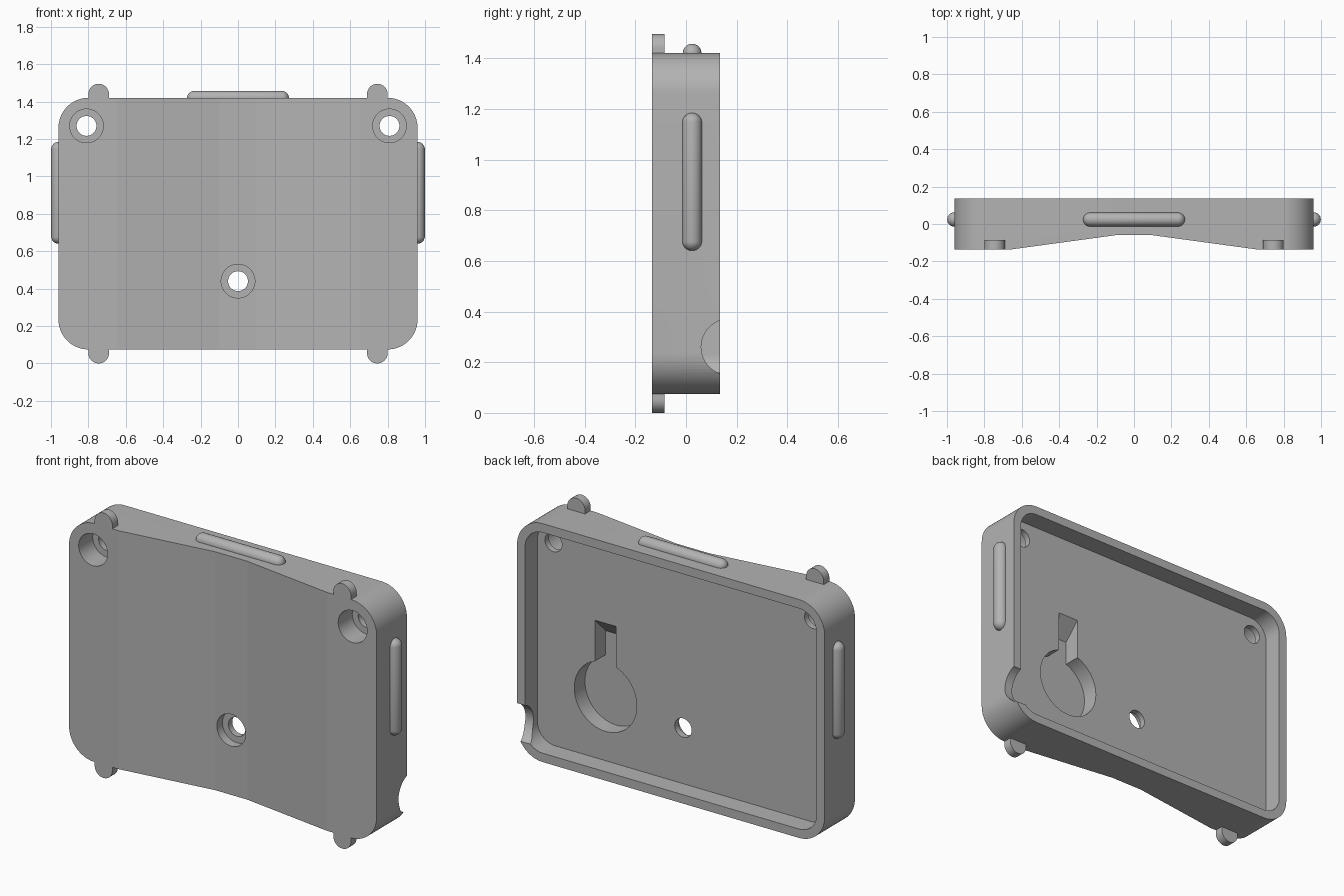
import bpy, bmesh, math
from mathutils import Vector, Matrix

cube = bpy.data.objects.get("Cube")
if cube:
    bpy.data.objects.remove(cube, do_unlink=True)

# Single plastic colour
grey = bpy.data.materials.new("light_grey_plastic")
grey.use_nodes = True
COLOUR = (0.45, 0.45, 0.45, 1)
grey.diffuse_color = COLOUR
grey.node_tree.nodes["Principled BSDF"].inputs["Base Color"].default_value = COLOUR

MID_Z = 0.7475
HALF_X, HALF_Z = 0.96, 0.6725
FRONT, BACK = -0.135, 0.135
FLOOR = 0.025


def add_object(name, bm):
    bmesh.ops.recalc_face_normals(bm, faces=bm.faces)
    mesh = bpy.data.meshes.new(name)
    bm.to_mesh(mesh)
    bm.free()
    mesh.materials.append(grey)
    obj = bpy.data.objects.new(name, mesh)
    bpy.context.collection.objects.link(obj)
    return obj


def prism(name, outline, axis, low, high):
    """Extrude a 2D outline along the x, y or z axis."""
    def place(a, b, t):
        return {"x": (t, a, b), "y": (a, t, b), "z": (a, b, t)}[axis]
    bm = bmesh.new()
    near = [bm.verts.new(place(a, b, low)) for a, b in outline]
    far = [bm.verts.new(place(a, b, high)) for a, b in outline]
    bm.faces.new(near)
    bm.faces.new(far)
    n = len(outline)
    for i in range(n):
        j = (i + 1) % n
        bm.faces.new((near[i], near[j], far[j], far[i]))
    return add_object(name, bm)


def arc(a, b, r, start, end, steps):
    angles = [math.radians(start + (end - start) * i / steps) for i in range(steps + 1)]
    return [(a + r * math.cos(t), b + r * math.sin(t)) for t in angles]


def circle(a, b, r):
    return arc(a, b, r, 0, 360, 64)[:-1]


def rounded_rect(hx, hz, r):
    points = []
    for k, (sx, sz) in enumerate([(1, 1), (-1, 1), (-1, -1), (1, -1)]):
        points += arc(sx * (hx - r), MID_Z + sz * (hz - r), r, 90 * k, 90 * k + 90, 16)
    return points


def cut(target, cutter):
    mod = target.modifiers.new("cut", "BOOLEAN")
    mod.operation = "DIFFERENCE"
    mod.solver = "EXACT"
    mod.object = cutter
    bpy.context.view_layer.objects.active = target
    bpy.ops.object.modifier_apply(modifier=mod.name)
    bpy.data.objects.remove(cutter, do_unlink=True)


def smooth(obj, degrees):
    bpy.ops.object.select_all(action="DESELECT")
    obj.select_set(True)
    bpy.context.view_layer.objects.active = obj
    bpy.ops.object.shade_smooth_by_angle(angle=math.radians(degrees))


# Tray body with rounded corners
body = prism("tray_body", rounded_rect(HALF_X, HALF_Z, 0.16), "y", FRONT, BACK)

# Shallow trough across the front
trough = [(-0.65, FRONT), (-0.1, -0.06), (0.1, -0.06), (0.65, FRONT), (0.65, -0.3), (-0.65, -0.3)]
cut(body, prism("trough_cutter", trough, "z", -0.2, 1.8))

# Open cavity in the back
cut(body, prism("cavity_cutter", rounded_rect(HALF_X - 0.05, HALF_Z - 0.05, 0.11), "y", FLOOR, 0.3))

# Counterbored screw holes
for x, z in [(-0.81, 1.27), (0.81, 1.27), (0, 0.44)]:
    cut(body, prism("bore_cutter", circle(x, z, 0.09), "y", -0.3, -0.01))
    cut(body, prism("hole_cutter", circle(x, z, 0.053), "y", -0.2, 0.1))

# Keyhole pocket in the cavity floor, its slot ending in a ramp
cut(body, prism("pocket_cutter", circle(0.485, 0.485, 0.195), "y", -0.07, 0.08))
slot = [(-0.07, 0.5), (-0.07, 0.805), (0.08, 0.955), (0.08, 0.5)]
cut(body, prism("slot_cutter", slot, "x", 0.42, 0.55))

# Cable notch in the left wall
cut(body, prism("notch_cutter", circle(0.171, 0.26, 0.111), "x", 0.88, 1.1))
smooth(body, 6.5)

# Rounded tabs on the top and bottom edges
for side, x in (("right", -0.745), ("left", 0.745)):
    for level, sign in (("top", 1), ("bottom", -1)):
        tip = arc(x, HALF_Z + 0.02, 0.055, 0, 180, 24)
        outline = [(x + 0.055, HALF_Z - 0.03)] + tip + [(x - 0.055, HALF_Z - 0.03)]
        outline = [(a, MID_Z + sign * b) for a, b in outline]
        smooth(prism(f"{level}_{side}_tab", outline, "y", FRONT, FRONT + 0.05), 30)


# Capsule ridges, half sunk into the edges
def ridge(name, centre, radius, half_length, along_x=False):
    bm = bmesh.new()
    bmesh.ops.create_uvsphere(bm, u_segments=32, v_segments=15, radius=radius)
    for v in bm.verts:
        v.co.z += math.copysign(half_length - radius, v.co.z)
    if along_x:
        bmesh.ops.rotate(bm, verts=bm.verts, matrix=Matrix.Rotation(math.pi / 2, 3, "Y"))
    bmesh.ops.translate(bm, verts=bm.verts, vec=Vector(centre))
    smooth(add_object(name, bm), 30)


ridge("top_ridge", (0, 0.024, MID_Z + HALF_Z), 0.037, 0.272, True)
ridge("right_ridge", (-HALF_X, 0.024, 0.912), 0.039, 0.272)
ridge("left_ridge", (HALF_X, 0.024, 0.912), 0.039, 0.272)
